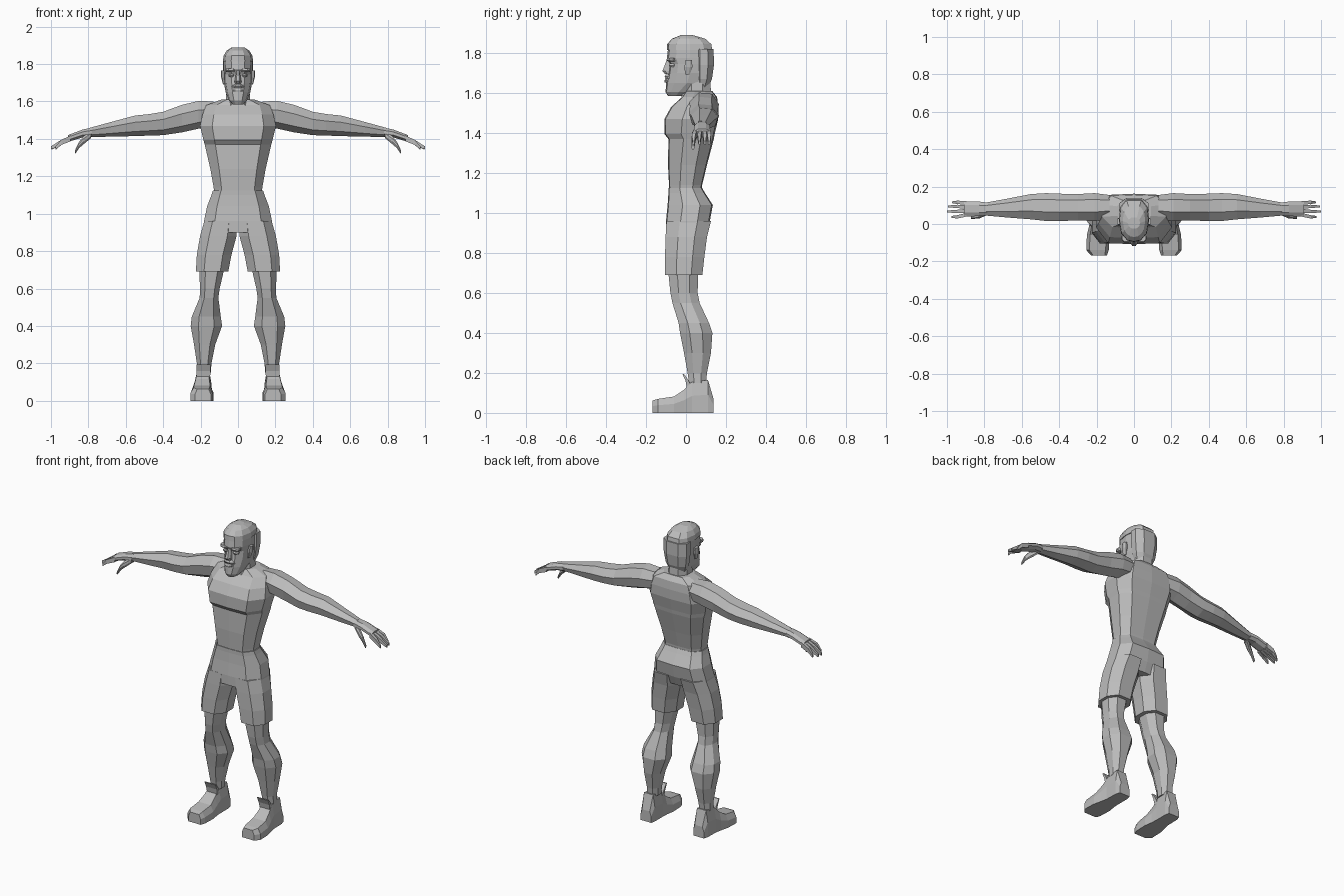
import bpy, bmesh

grey = bpy.data.materials.new("plain grey")
grey.diffuse_color = (0.5, 0.5, 0.5, 1)

# Cross-sections on a -1..1 square
BODY = [(0, -1), (.68, -.96), (1, -.35), (1, .4), (.7, .9), (0, .95),
        (-.7, .9), (-1, .4), (-1, -.35), (-.68, -.96)]
OCT = [(.5, -1), (1, -.4), (1, .4), (.5, 1), (-.5, 1), (-1, .4), (-1, -.4), (-.5, -1)]
FACE = [(0, -1), (.45, -.93), (.85, -.6), (1, 0), (.9, .6), (.5, .95),
        (-.5, .95), (-.9, .6), (-1, 0), (-.85, -.6), (-.45, -.93)]
SHOE = [(-1, -1), (1, -1), (1, .1), (.72, 1), (-.72, 1), (-1, .1)]
LIMB = [(0, -1), (.8, -.62), (1, .2), (.55, .9), (-.35, 1), (-1, .35), (-.8, -.55)]
BOX = [(-1, -1), (1, -1), (1, 1), (-1, 1)]


def loft(name, sections, profile, axis="z", mirror=False):
    """Skin rings; each section is (position, a min, a max, b min, b max)."""
    bm = bmesh.new()
    rings = []
    for t, a0, a1, b0, b1 in sections:
        ring = []
        for u, v in profile:
            a = (a0 + a1) / 2 + u * (a1 - a0) / 2
            b = (b0 + b1) / 2 + v * (b1 - b0) / 2
            ring.append(bm.verts.new({"x": (t, a, b), "y": (a, t, b), "z": (a, b, t)}[axis]))
        rings.append(ring)
    n = len(profile)
    for lo, hi in zip(rings, rings[1:]):
        for i in range(n):
            j = (i + 1) % n
            bm.faces.new((lo[i], lo[j], hi[j], hi[i]))
    bm.faces.new(rings[0])
    bm.faces.new(rings[-1])
    bmesh.ops.recalc_face_normals(bm, faces=bm.faces)
    me = bpy.data.meshes.new(name)
    bm.to_mesh(me)
    bm.free()
    me.materials.append(grey)
    ob = bpy.data.objects.new(name, me)
    bpy.context.collection.objects.link(ob)
    if mirror:
        ob.modifiers.new("mirror", "MIRROR").use_mirror_merge = False
    return ob


def centred(rows):
    return [(z, -h, h, f, b) for z, h, f, b in rows]


# Torso with a chest ledge, then the neck
loft("torso", centred([
    (1.08, .125, -.082, .08), (1.14, .13, -.085, .085), (1.24, .148, -.09, .11),
    (1.37, .178, -.088, .145), (1.395, .185, -.108, .15), (1.47, .203, -.108, .168),
    (1.53, .19, -.075, .168), (1.58, .17, -.02, .16), (1.61, .09, .0, .135)]), BODY)
loft("neck", centred([(1.55, .08, -.03, .14), (1.61, .065, -.015, .125),
                      (1.68, .06, -.01, .12)]), OCT)

# Shorts: hips and two flared legs
loft("shorts_hips", centred([
    (.9, .185, -.1, .1), (.96, .182, -.1, .125), (1.04, .165, -.092, .14),
    (1.1, .142, -.088, .1), (1.125, .134, -.088, .085)]), BODY)
loft("shorts_leg", [
    (.69, .052, .225, -.105, .082), (.78, .035, .22, -.105, .092),
    (.88, .008, .203, -.102, .105), (.96, .004, .18, -.098, .125)], OCT, mirror=True)

# Bare legs with knee and calf
loft("leg", [
    (.15, .145, .222, .015, .1), (.2, .142, .22, .008, .105), (.3, .122, .235, -.01, .125),
    (.4, .085, .253, -.03, .132), (.45, .092, .247, -.037, .115), (.55, .105, .205, -.068, .068),
    (.6, .098, .203, -.078, .058), (.72, .07, .208, -.09, .062)], OCT, mirror=True)

# Shoes and their tongues
loft("shoe", [
    (-.168, .145, .23, 0, .062), (-.14, .135, .255, 0, .07), (-.06, .132, .252, 0, .082),
    (-.01, .14, .24, 0, .115), (.03, .142, .232, 0, .155), (.11, .142, .23, 0, .165),
    (.138, .148, .222, 0, .07)], SHOE, "y", True)
loft("shoe_tongue", [(.12, .15, .22, .005, .03), (.16, .146, .223, -.002, .014),
                     (.195, .146, .223, -.018, -.01)], BOX, mirror=True)

# Arms, palms, fingers and thumbs
loft("arm", [
    (.13, .03, .155, 1.47, 1.6), (.21, .015, .165, 1.455, 1.603), (.3, .02, .16, 1.435, 1.582),
    (.4, .015, .162, 1.42, 1.545), (.47, .016, .165, 1.418, 1.533), (.55, .025, .16, 1.415, 1.525),
    (.68, .035, .135, 1.412, 1.49), (.79, .045, .115, 1.41, 1.46)], LIMB, "x", True)
loft("palm", [(.78, .046, .114, 1.412, 1.46), (.83, .042, .12, 1.408, 1.45),
              (.91, .04, .122, 1.384, 1.42)], OCT, "x", True)
for name, y, tip, shift in (("index_finger", .05, .975, -.012), ("middle_finger", .071, 1, -.004),
                            ("ring_finger", .092, .995, .002), ("little_finger", .112, .972, .004)):
    y2 = y + shift
    loft(name, [(.895, y - .01, y + .01, 1.387, 1.418), (.945, y2 - .009, y2 + .009, 1.368, 1.395),
                (tip, y2 - .005, y2 + .005, 1.343, 1.36)], BOX, "x", True)
loft("thumb", [(.785, .048, .085, 1.405, 1.44), (.825, .03, .06, 1.372, 1.415),
               (.85, .028, .048, 1.35, 1.385), (.872, .028, .042, 1.318, 1.338)], OCT, "x", True)

# Head with beard-heavy jaw, hair cap stepping over it
loft("head", centred([
    (1.585, .03, -.09, -.01), (1.605, .048, -.102, .03), (1.65, .066, -.1, .11),
    (1.7, .075, -.088, .13), (1.745, .077, -.082, .133), (1.775, .078, -.096, .133),
    (1.82, .076, -.09, .13)]), FACE)
loft("hair_cap", centred([
    (1.815, .081, -.096, .137), (1.845, .077, -.094, .132), (1.872, .06, -.07, .1),
    (1.89, .032, -.025, .035)]), FACE)
loft("hair_back", centred([(1.63, .055, .05, .112), (1.67, .07, .045, .13),
                           (1.74, .08, .04, .14), (1.82, .081, .04, .138)]), OCT)
# Facial features
loft("nose", centred([(1.695, .017, -.105, -.07), (1.71, .018, -.118, -.07),
                      (1.765, .008, -.097, -.07)]), OCT)
loft("mouth", centred([(1.652, .022, -.106, -.08), (1.662, .026, -.108, -.08),
                       (1.672, .02, -.104, -.08)]), OCT)
loft("moustache", centred([(1.672, .036, -.1, -.06), (1.682, .034, -.107, -.06),
                           (1.694, .014, -.1, -.06)]), OCT)
loft("brow", [(1.757, .012, .062, -.088, -.05), (1.765, .01, .066, -.098, -.05),
              (1.776, .014, .064, -.094, -.05)], OCT, mirror=True)
loft("eye", [(1.73, .022, .048, -.08, -.05), (1.739, .018, .052, -.086, -.05),
             (1.748, .022, .048, -.08, -.05)], OCT, mirror=True)
loft("ear", [(1.69, .068, .08, -.004, .018), (1.73, .07, .09, -.008, .032),
             (1.765, .07, .092, -.002, .03)], OCT, mirror=True)
